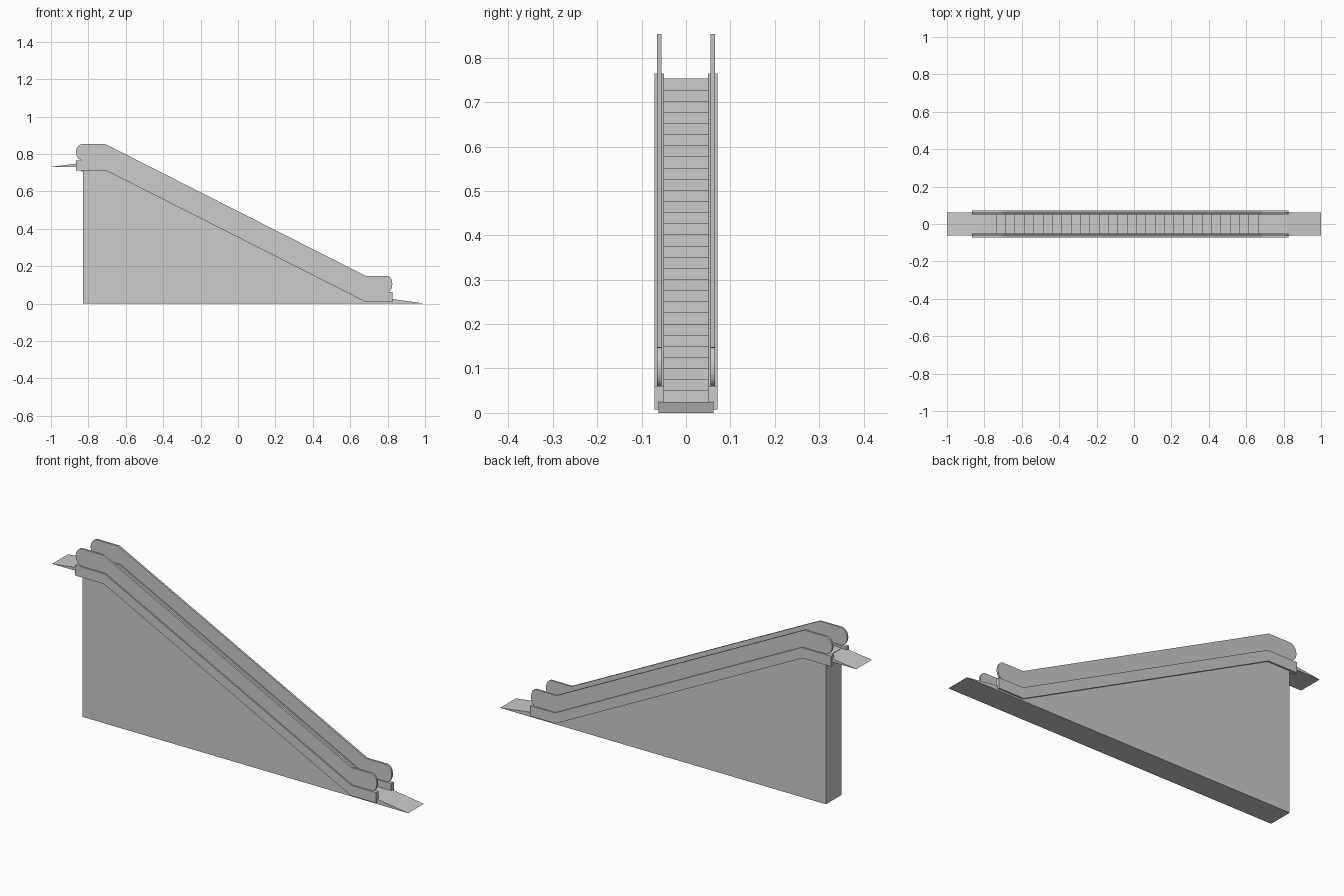
import bpy, bmesh, math

if "Cube" in bpy.data.objects:
    bpy.data.objects.remove(bpy.data.objects["Cube"])


def extrude_profile(name, pts, y0, y1, mirror=False, smooth=False):
    """Extrude an (x, z) outline from y0 to y1, optionally mirrored across y = 0."""
    bm = bmesh.new()
    face = bm.faces.new([bm.verts.new((x, y0, z)) for x, z in pts])
    ext = bmesh.ops.extrude_face_region(bm, geom=[face])
    for v in ext["geom"]:
        if isinstance(v, bmesh.types.BMVert):
            v.co.y = y1
    bmesh.ops.recalc_face_normals(bm, faces=bm.faces)
    mesh = bpy.data.meshes.new(name)
    bm.to_mesh(mesh)
    bm.free()
    ob = bpy.data.objects.new(name, mesh)
    bpy.context.collection.objects.link(ob)
    if mirror:
        ob.modifiers.new("mirror", "MIRROR").use_axis = (False, True, False)
    if smooth:
        bpy.ops.object.select_all(action="DESELECT")
        ob.select_set(True)
        bpy.context.view_layer.objects.active = ob
        bpy.ops.object.shade_smooth_by_angle(angle=math.radians(25))
    return ob


def arc(cx, cz, rx, rz, a0, a1, n=14):
    angles = [math.radians(a0 + (a1 - a0) * i / n) for i in range(n + 1)]
    return [(cx + rx * math.cos(a), cz + rz * math.sin(a)) for a in angles]


PLATE_W, STEP_W = 0.0625, 0.05
X_TOP, X_BOT = -0.865, 0.825      # ends of the side skirts
KINK_T, KINK_B = -0.704, 0.683    # where the slope starts and stops

# solid triangular support below the stairs
extrude_profile("support_body", [
    (-0.83, 0), (0.82, 0), (0.82, 0.008), (KINK_B, 0.008),
    (KINK_T, 0.711), (-0.83, 0.711)], -PLATE_W, PLATE_W)

# stair treads
N, RUN, TOP_Z, LOW_Z = 29, 0.05, 0.753, 0.025
rise = (TOP_Z - LOW_Z) / N
stairs = [(-0.84, TOP_Z)]
for i in range(N):
    x = -0.735 + RUN * i
    stairs += [(x, TOP_Z - rise * i), (x, TOP_Z - rise * (i + 1))]
stairs += [(0.82, LOW_Z), (0.82, 0.004), (KINK_B, 0.004),
           (KINK_T, 0.705), (-0.84, 0.705)]
extrude_profile("steps", stairs, -STEP_W, STEP_W)

# tapered landing plates
extrude_profile("upper_landing", [
    (-1, 0.731), (-0.83, 0.731), (-0.83, 0.753)], -PLATE_W, PLATE_W)
extrude_profile("lower_landing", [
    (0.82, 0), (1, 0), (0.82, 0.025)], -PLATE_W, PLATE_W)

# side skirts
extrude_profile("side_skirts", [
    (X_TOP, 0.711), (KINK_T, 0.711), (KINK_B, 0.008), (X_BOT, 0.008),
    (X_BOT, 0.061), (KINK_B + 0.005, 0.061), (KINK_T + 0.005, 0.764),
    (X_TOP, 0.764)], STEP_W, 0.071, mirror=True)

# balustrade panels with rounded ends
panel = [(-0.71, 0.853)]
panel += arc(-0.83, 0.809, 0.036, 0.044, 90, 270)
panel += [(KINK_T, 0.763), (KINK_B, 0.06)]
panel += arc(0.797, 0.104, 0.028, 0.044, -90, 90)
panel += [(KINK_B, 0.148)]
extrude_profile("balustrade_panels", panel, 0.055, 0.065, mirror=True, smooth=True)
